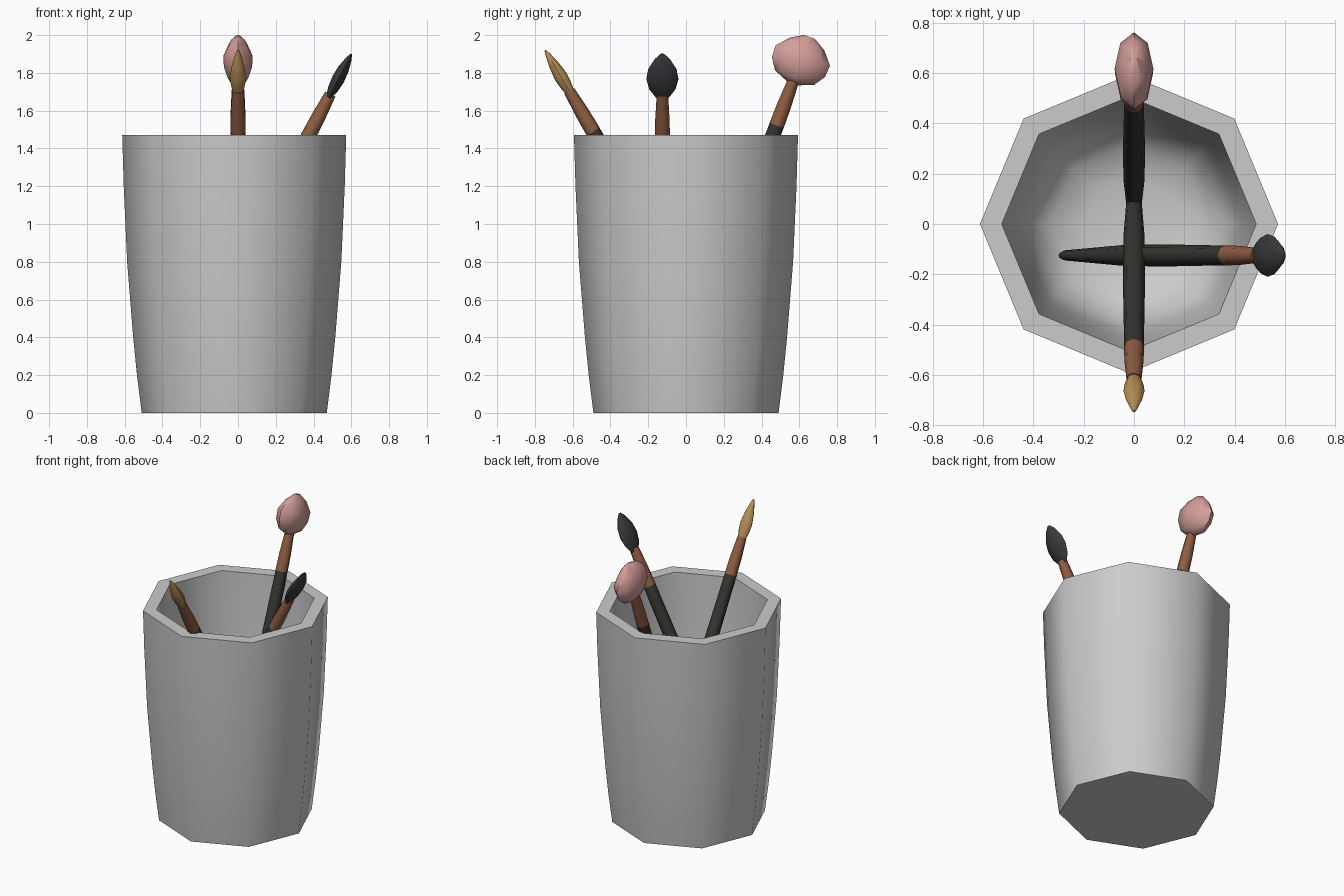
import bpy, math
from mathutils import Vector, Matrix

if "Cube" in bpy.data.objects:
    bpy.data.objects.remove(bpy.data.objects["Cube"])


def material(name, rgb):
    m = bpy.data.materials.new(name)
    m.diffuse_color = (*rgb, 1)
    m.use_nodes = True
    m.node_tree.nodes["Principled BSDF"].inputs["Base Color"].default_value = m.diffuse_color
    return m


def lathe(name, profile, mat=None, frame=Matrix(), sx=1.0, sy=1.0, sides=8, angle=50):
    """Spin (radius, height) points around z; radius 0 makes a pole."""
    verts, rings, faces = [], [], []
    for r, z in profile:
        n = 1 if r == 0 else sides
        rings.append([len(verts) + i for i in range(n)])
        for i in range(n):
            a = math.tau * i / sides
            verts.append(frame @ Vector((r * sx * math.cos(a), r * sy * math.sin(a), z)))
    for a, b in zip(rings, rings[1:]):
        for i in range(sides):
            j = (i + 1) % sides
            if len(a) == 1:
                faces.append((a[0], b[j], b[i]))
            elif len(b) == 1:
                faces.append((a[i], a[j], b[0]))
            else:
                faces.append((a[i], a[j], b[j], b[i]))
    # close open ends
    if len(rings[0]) > 1:
        faces.append(tuple(reversed(rings[0])))
    if len(rings[-1]) > 1:
        faces.append(tuple(rings[-1]))
    me = bpy.data.meshes.new(name)
    me.from_pydata(verts, [], faces)
    me.update()
    ob = bpy.data.objects.new(name, me)
    bpy.context.collection.objects.link(ob)
    if mat:
        me.materials.append(mat)
    bpy.ops.object.select_all(action='DESELECT')
    ob.select_set(True)
    bpy.context.view_layer.objects.active = ob
    bpy.ops.object.shade_smooth_by_angle(angle=math.radians(angle))
    return ob


# Cup: outer wall, rim, rounded inside
lathe("cup", [(0.49, 0), (0.515, 0.2), (0.535, 0.4), (0.567, 0.8), (0.585, 1.2), (0.593, 1.47),
              (0.506, 1.47), (0.498, 1.2), (0.478, 0.8), (0.445, 0.4), (0.40, 0.22),
              (0.31, 0.13), (0.18, 0.10), (0, 0.09)],
      frame=Matrix.Translation((-0.02, 0, 0)))

handle_mat = material("dark_handle", (0.035, 0.037, 0.03))
ferrule_mat = material("copper", (0.28, 0.11, 0.055))
LENGTH = 1.92


def brush(name, tip, lean, angle, head, head_len, rgb, thin_side, thin_lean):
    """Brush whose tip leans towards the horizontal direction 'lean'."""
    a = math.radians(angle)
    axis = Vector((lean[0] * math.sin(a), lean[1] * math.sin(a), math.cos(a)))
    side = Vector((-lean[1], lean[0], 0))
    up = axis.cross(side)
    frame = Matrix((side, up, axis)).transposed().to_4x4()
    frame.translation = Vector(tip) - axis * LENGTH
    base = LENGTH - head_len
    joint = LENGTH - 0.49
    # tapered handle
    lathe(name + "_handle", [(0.012, 0), (0.02, 0.03), (0.03, 0.26), (0.042, 0.55),
                             (0.044, 0.9), (0.039, joint)], handle_mat, frame)
    # metal ferrule
    lathe(name + "_ferrule", [(0.040, joint - 0.01), (0.038, joint + 0.1), (0.030, base + 0.01)],
          ferrule_mat, frame)
    # bristles
    lathe(name + "_bristles", [(r, base + h) for r, h in head],
          material(name + "_hair", rgb), frame, thin_side, thin_lean)


brush("fine_brush", (0, -0.745, 1.92), (0, -1), 30.5,
      [(0.027, 0), (0.038, 0.05), (0.042, 0.10), (0.032, 0.17), (0.016, 0.23), (0.006, 0.26)],
      0.26, (0.48, 0.27, 0.09), 1.0, 0.85)
brush("fan_brush", (0.60, -0.125, 1.90), (1, 0), 27.6,
      [(0.035, -0.01), (0.07, 0.04), (0.085, 0.10), (0.075, 0.16), (0.04, 0.22), (0.01, 0.25)],
      0.25, (0.04, 0.042, 0.045), 1.0, 0.4)
brush("powder_brush", (0, 0.655, 1.99), (0, 1), 20.5,
      [(0.035, -0.01), (0.11, 0.02), (0.15, 0.08), (0.154, 0.145), (0.098, 0.21), (0.03, 0.25)],
      0.25, (0.65, 0.34, 0.32), 0.5, 1.0)
